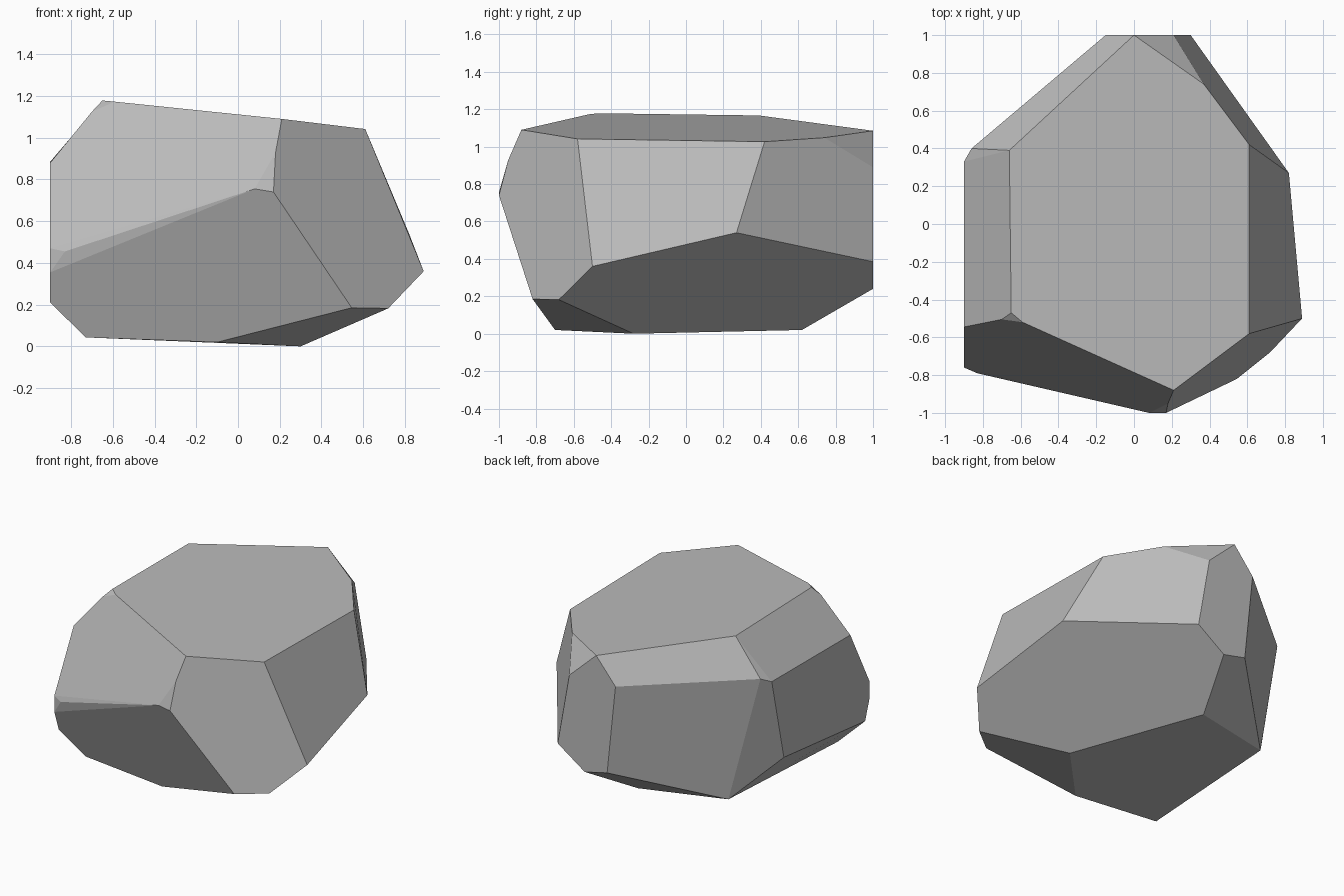
import bpy, bmesh, math

cube = bpy.data.objects.get("Cube")
if cube:
    bpy.data.objects.remove(cube, do_unlink=True)

# One stone grey
stone = bpy.data.materials.new("stone_grey")
stone.use_nodes = True
grey = (0.5, 0.5, 0.5, 1)
stone.diffuse_color = grey
stone.node_tree.nodes["Principled BSDF"].inputs["Base Color"].default_value = grey


def top_height(x, y):
    """Height of the gently tilted top facet."""
    return 1.1 - 0.11 * x - 0.015 * y


# Outline of the top facet
top_outline = [(0, 1), (.37, .74), (.61, .42), (.61, -.58),
               (.21, -.88), (-.59, -.52), (-.65, -.47), (-.66, .39)]
corners = [(x, y, top_height(x, y)) for x, y in top_outline]

# Flat back facet
corners += [(x, 1, z) for x, z in
            [(.21, .89), (.30, .385), (.09, .24), (-.085, .28), (-.15, .905)]]

# Flat facet on the -x side
corners += [(-.9, y, z) for y, z in
            [(.33, .885), (-.545, .88), (-.76, .47), (-.76, .355), (-.71, .21), (.195, .30)]]

# Shoulders, front ridge and +x side
corners += [(-.86, .40, .92), (-.70, -.505, 1.125), (-.83, -.79, .455),
            (.08, -1, .755), (.17, -1, .74), (.18, -.95, .93),
            (.545, -.82, .185), (.72, -.68, .182), (.89, -.50, .36), (.82, .27, .54)]

# Underside
corners += [(.30, -.28, 0), (-.10, -.70, .02), (-.73, -.65, .043),
            (-.66, .47, .045), (-.06, .62, .02)]

# Wrap the corners into a faceted boulder and merge near-flat triangles
bm = bmesh.new()
for corner in corners:
    bm.verts.new(corner)
hull = bmesh.ops.convex_hull(bm, input=bm.verts[:])
loose = [v for v in bm.verts if not v.link_faces]
bmesh.ops.delete(bm, geom=loose, context='VERTS')
bmesh.ops.dissolve_limit(bm, angle_limit=math.radians(4),
                         verts=bm.verts[:], edges=bm.edges[:])
bmesh.ops.recalc_face_normals(bm, faces=bm.faces[:])

mesh = bpy.data.meshes.new("boulder")
bm.to_mesh(mesh)
bm.free()
mesh.materials.append(stone)
boulder = bpy.data.objects.new("boulder", mesh)
bpy.context.collection.objects.link(boulder)
